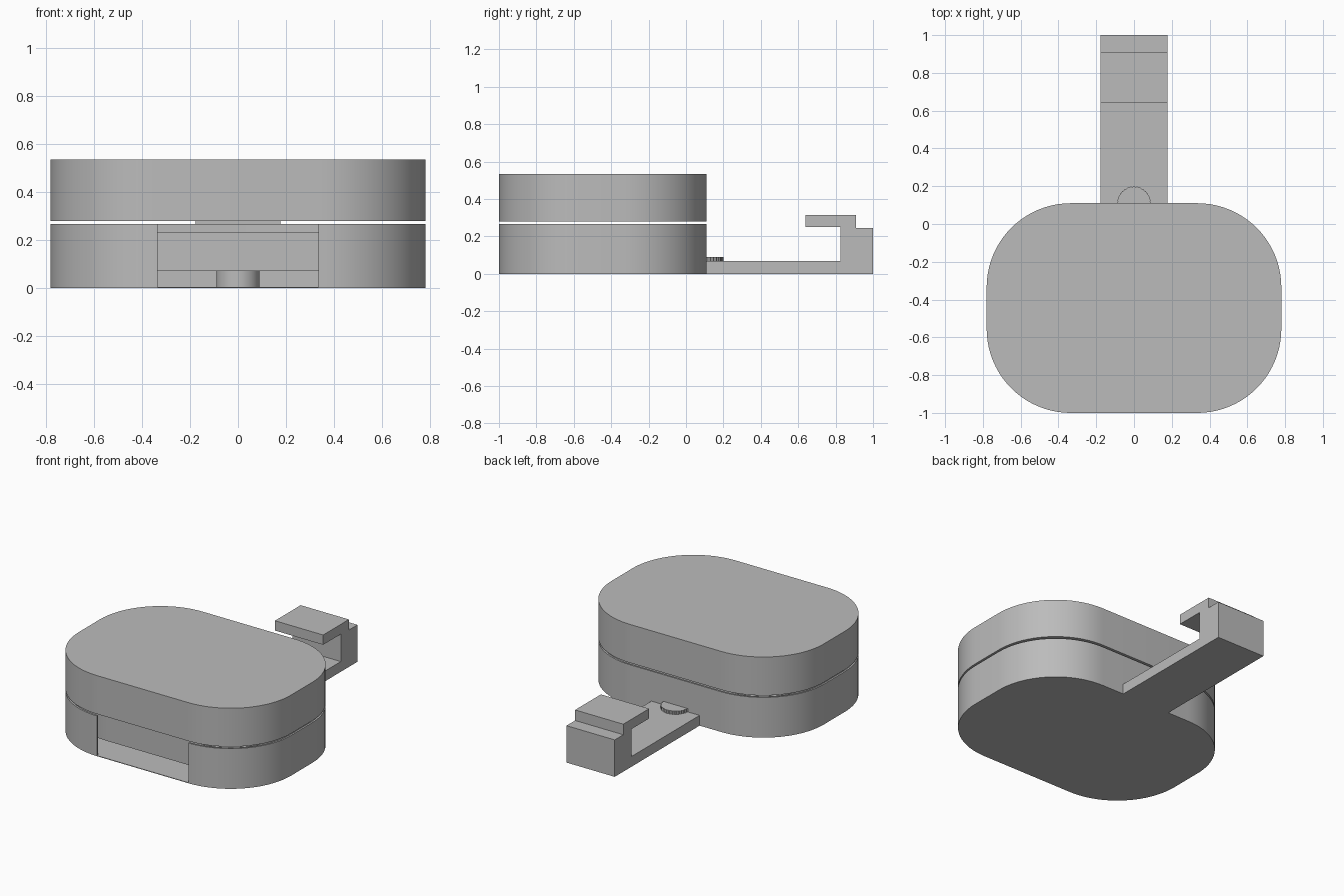
import bpy, bmesh, math

if "Cube" in bpy.data.objects:
    bpy.data.objects.remove(bpy.data.objects["Cube"], do_unlink=True)

grey = bpy.data.materials.new("plain grey")
grey.use_nodes = True
grey.diffuse_color = (0.5, 0.5, 0.5, 1)
grey.node_tree.nodes["Principled BSDF"].inputs["Base Color"].default_value = (0.5, 0.5, 0.5, 1)

HALF_X, HALF_Y, MID_Y, RADIUS = 0.78, 0.555, -0.445, 0.445
ARC_STEPS = 20


def rounded_outline(inset=0.0):
    """Rounded rectangle, running round from the front's +x end to its -x end."""
    r = RADIUS - inset
    cx, cy = HALF_X - RADIUS, HALF_Y - RADIUS
    corners = [(cx, -cy, -90), (cx, cy, 0), (-cx, cy, 90), (-cx, -cy, 180)]
    points = []
    for x, y, start in corners:
        for i in range(ARC_STEPS + 1):
            a = math.radians(start + 90 * i / ARC_STEPS)
            points.append((x + r * math.cos(a), MID_Y + y + r * math.sin(a)))
    return points


def circle(radius, y, count, ripple=0.0):
    return [((radius - ripple * (i % 2)) * math.cos(math.tau * i / count),
             y + (radius - ripple * (i % 2)) * math.sin(math.tau * i / count))
            for i in range(count)]


def prism(name, points, low, high, along_x=False, smooth=True):
    """Extrude a closed outline along z, or a (y, z) outline along x."""
    bm = bmesh.new()
    verts = [bm.verts.new((low, a, b) if along_x else (a, b, low)) for a, b in points]
    face = bm.faces.new(verts)
    extruded = bmesh.ops.extrude_face_region(bm, geom=[face])["geom"]
    shift = (high - low, 0, 0) if along_x else (0, 0, high - low)
    bmesh.ops.translate(bm, vec=shift,
                        verts=[v for v in extruded if isinstance(v, bmesh.types.BMVert)])
    bmesh.ops.recalc_face_normals(bm, faces=bm.faces)
    mesh = bpy.data.meshes.new(name)
    bm.to_mesh(mesh)
    bm.free()
    mesh.materials.append(grey)
    obj = bpy.data.objects.new(name, mesh)
    bpy.context.collection.objects.link(obj)
    if smooth:
        bpy.ops.object.select_all(action='DESELECT')
        obj.select_set(True)
        bpy.context.view_layer.objects.active = obj
        bpy.ops.object.shade_smooth_by_angle(angle=math.radians(30))
    return obj


# Upper case and the open-fronted lower case
prism("upper_case", rounded_outline(), 0.28, 0.535)
prism("lower_floor", rounded_outline(), 0, 0.004)
prism("lower_wall", rounded_outline() + rounded_outline(0.012)[::-1], 0, 0.267)

# Core held above the floor on a post
prism("inner_core", rounded_outline(0.09), 0.07, 0.232)
prism("core_post", circle(0.09, MID_Y, 48), 0, 0.07)

# Rear arm with its hooked end, and the ridged wheel on it
hook = [(0.105, 0), (1, 0), (1, 0.245), (0.91, 0.245), (0.91, 0.315), (0.64, 0.315),
        (0.64, 0.25), (0.825, 0.25), (0.825, 0.068), (0.105, 0.068)]
prism("rear_hook_arm", hook, -0.177, 0.177, along_x=True, smooth=False)
prism("ridged_wheel", circle(0.09, 0.11, 64, 0.004), 0.06, 0.09, smooth=False)
